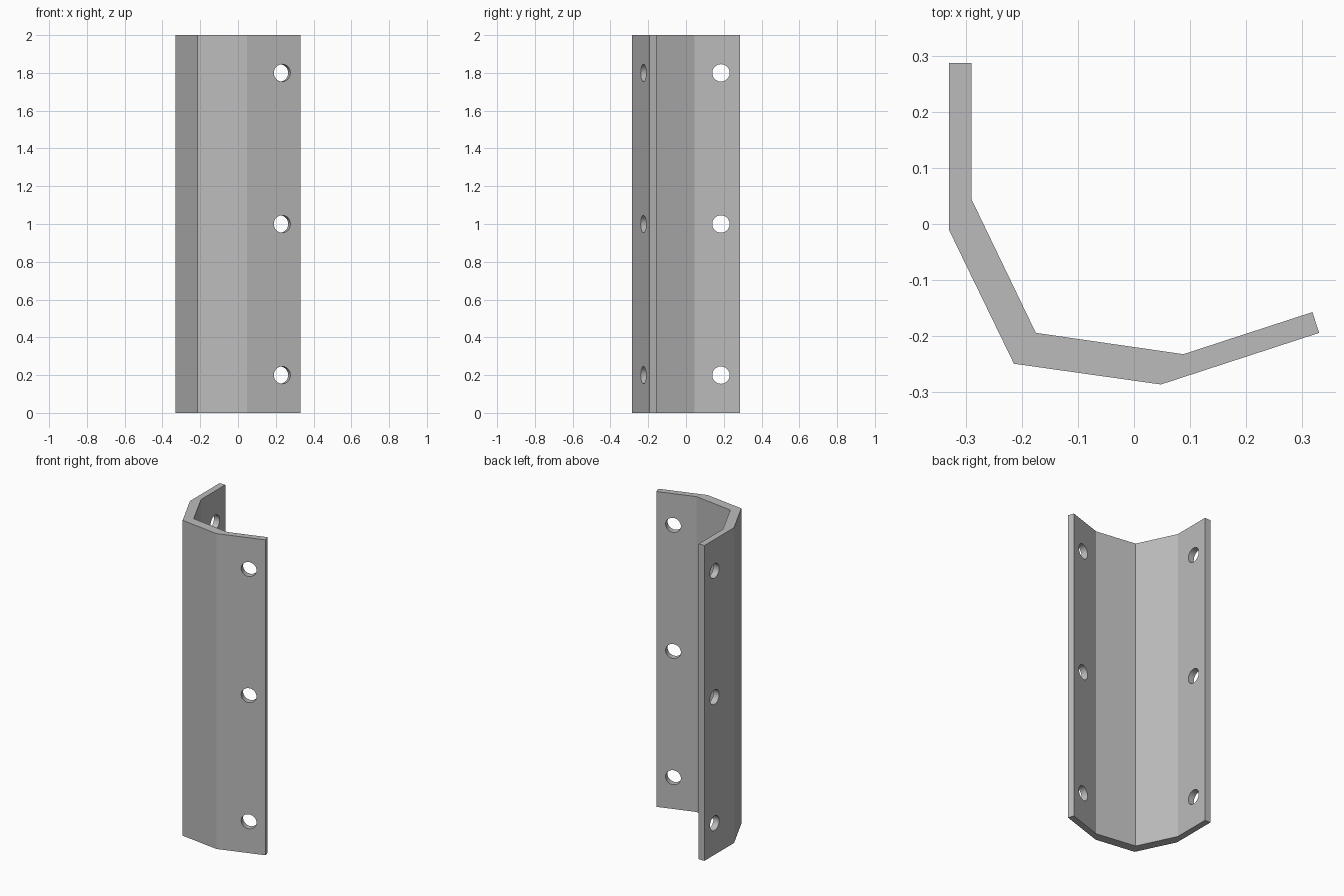
import bpy, bmesh, math
from mathutils import Vector

cube = bpy.data.objects.get("Cube")
if cube:
    bpy.data.objects.remove(cube, do_unlink=True)

HEIGHT = 2.0
HOLE_RADIUS = 0.046
HOLE_HEIGHTS = (0.2, 1.0, 1.8)

# Plain grey metal
grey = bpy.data.materials.new("grey_metal")
grey.use_nodes = True
colour = (0.5, 0.5, 0.5, 1.0)
grey.diffuse_color = colour
grey.node_tree.nodes["Principled BSDF"].inputs["Base Color"].default_value = colour


def add_object(name, bm):
    bmesh.ops.recalc_face_normals(bm, faces=bm.faces)
    mesh = bpy.data.meshes.new(name)
    bm.to_mesh(mesh)
    bm.free()
    mesh.materials.append(grey)
    obj = bpy.data.objects.new(name, mesh)
    bpy.context.collection.objects.link(obj)
    return obj


# Folded strip profile: outer line, then inner line back again
outer = [(-0.33, 0.287), (-0.33, -0.01), (-0.214, -0.249), (0.048, -0.286), (0.33, -0.194)]
inner = [(-0.29, 0.287), (-0.29, 0.045), (-0.175, -0.194), (0.088, -0.232), (0.318, -0.157)]

bm = bmesh.new()
profile = bm.faces.new([bm.verts.new((x, y, 0)) for x, y in outer + inner[::-1]])
walls = bmesh.ops.extrude_face_region(bm, geom=[profile], use_keep_orig=True)
top = [v for v in walls["geom"] if isinstance(v, bmesh.types.BMVert)]
bmesh.ops.translate(bm, vec=(0, 0, HEIGHT), verts=top)
bracket = add_object("angle_bracket", bm)

# Bolt holes square to each outer flange
right_dir = Vector(outer[4]) - Vector(outer[3])
right_normal = Vector((right_dir.y, -right_dir.x, 0))
bm = bmesh.new()
for (x, y), normal in (((-0.31, 0.185), Vector((-1, 0, 0))),
                       ((0.228, -0.208), right_normal)):
    turn = normal.to_track_quat('Z', 'Y').to_matrix().to_4x4()
    for z in HOLE_HEIGHTS:
        drill = bmesh.ops.create_cone(bm, cap_ends=True, segments=32, depth=0.12,
                                      radius1=HOLE_RADIUS, radius2=HOLE_RADIUS)
        bmesh.ops.transform(bm, matrix=turn, verts=drill["verts"])
        bmesh.ops.translate(bm, vec=(x, y, z), verts=drill["verts"])
cutter = add_object("hole_cutter", bm)

cut = bracket.modifiers.new("bolt_holes", 'BOOLEAN')
cut.operation = 'DIFFERENCE'
cut.solver = 'EXACT'
cut.object = cutter
bpy.ops.object.select_all(action='DESELECT')
bracket.select_set(True)
bpy.context.view_layer.objects.active = bracket
bpy.ops.object.modifier_apply(modifier=cut.name)
bpy.data.objects.remove(cutter, do_unlink=True)

# Round holes, crisp folds
bpy.ops.object.shade_smooth_by_angle(angle=math.radians(20))
